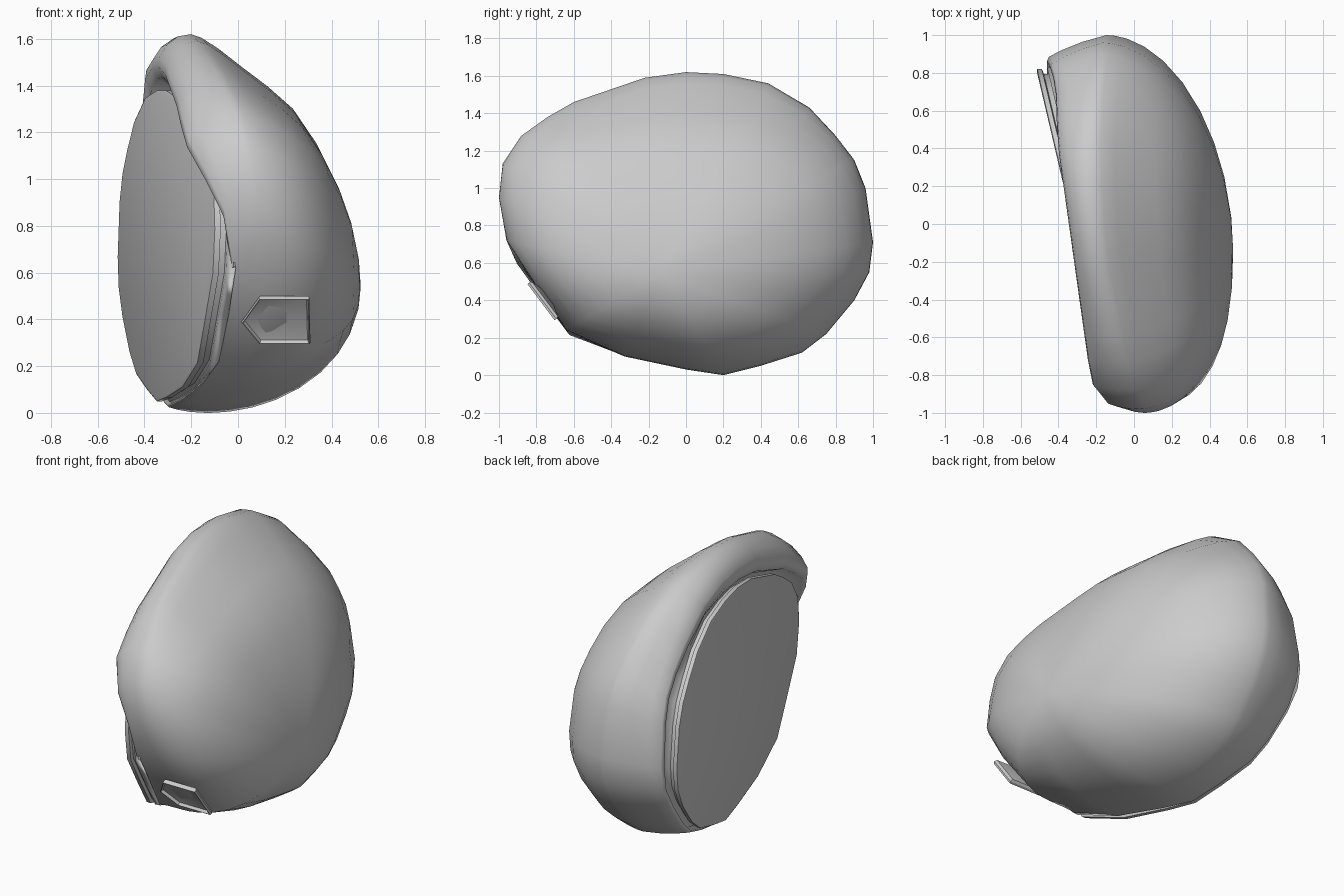
import bpy, bmesh, math
from mathutils import Vector

if "Cube" in bpy.data.objects:
    bpy.data.objects.remove(bpy.data.objects["Cube"])

# Side outline of the shell as (y, z)
OUTLINE = [(0, 1.62), (.2, 1.61), (.44, 1.56), (.66, 1.43), (.8, 1.28), (.9, 1.15),
           (.96, 1.0), (1, .71), (.98, .55), (.9, .4), (.75, .22), (.62, .12),
           (.4, .05), (.2, 0), (0, .03), (-.33, .1), (-.64, .24), (-.81, .49),
           (-.96, .72), (-1, .95), (-.98, 1.13), (-.88, 1.28), (-.74, 1.38),
           (-.6, 1.46), (-.22, 1.59)]
APEX = Vector((.525, -.14, .54))


def clamp(v):
    return max(0, min(1, v))


def low_front(y, z):
    return clamp((-y - .3) / .5) * clamp((1.0 - z) / .45)


def plane_x(y):                      # tilted plane of the flat plate
    return -.325 - .235 * y


def outline_x(y, z):                 # widest line of the shell
    return -.05 - .1 * y - .05 * (z - .8) - .11 * (1 - y * y) + .1 * low_front(y, z)


def plate_yz(y, z, k=1.0):           # plate outline derived from the shell outline
    return -.06 + .88 * k * y, .71 + .825 * k * (z - .81) + .04 * k * y


def rim_x(y, z):                     # rim flares into a hood at the top
    w = clamp((z - .85) / .45)
    x = (plane_x(y) + .07) * (1 - w) + (-.34 - .13 * y) * w
    return max(x, -.46 + .05 * w)


def loft(name, rings, start=None, end=None, angle=None):
    bm = bmesh.new()
    rows = [[bm.verts.new(p) for p in r] for r in rings]
    n = len(rows[0])
    for a, b in zip(rows, rows[1:]):
        for i in range(n):
            j = (i + 1) % n
            bm.faces.new((a[i], a[j], b[j], b[i]))
    for row, tip in ((rows[0], start), (rows[-1], end)):
        if tip is None:
            bm.faces.new(row)
        else:
            v = bm.verts.new(tip)
            for i in range(n):
                bm.faces.new((row[i], row[(i + 1) % n], v))
    bmesh.ops.recalc_face_normals(bm, faces=bm.faces)
    me = bpy.data.meshes.new(name)
    bm.to_mesh(me)
    bm.free()
    ob = bpy.data.objects.new(name, me)
    bpy.context.collection.objects.link(ob)
    bpy.ops.object.select_all(action='DESELECT')
    ob.select_set(True)
    bpy.context.view_layer.objects.active = ob
    if angle:
        bpy.ops.object.shade_smooth_by_angle(angle=angle)
    else:
        bpy.ops.object.shade_smooth()
    return ob


# Domed shell: outer bulge rings, then rolled rim and groove
rings = []
for f in (.985, .93, .85, .74, .6, .45, .3, .16, .06, 0):
    ring = []
    for y, z in OUTLINE:
        top = clamp((z - .9) / .55) * clamp(1.3 - abs(y))
        back = clamp((y - .4) / .5)
        p = 2.03 - .38 * top - .12 * back * (1 - top) + .5 * low_front(y, z)
        s = (1 - f ** p) ** (1 / p)
        # shallow dip below the crest
        s -= .045 * top * math.sin(math.pi * clamp(f / .65)) ** 1.4
        x0 = outline_x(y, z)
        ring.append((x0 + (APEX.x - x0) * f, APEX.y + (y - APEX.y) * s,
                     APEX.z + (z - APEX.z) * s))
    rings.append(ring)
for blend, depth in ((.08, .4), (.28, .75), (.5, .97), (.66, 1), (.82, .85), (.96, None)):
    ring = []
    for y, z in OUTLINE:
        qy, qz = plate_yz(y, z)
        b = blend ** (1 - .35 * clamp((y - .3) / .4) + .3 * clamp((z - 1.4) / .15))
        yy, zz = y + (qy - y) * b, z + (qz - z) * b
        x0 = outline_x(y, z)
        x = plane_x(yy) + .06 if depth is None else x0 + (rim_x(y, z) - x0) * depth
        ring.append((x, yy, zz))
    rings.append(ring)
loft("shell", rings, start=APEX, end=(plane_x(-.06) + .06, -.06, .715))

# Flat plate closing the open side, with a small lip
rings = []
for k, dx in ((.97, .09), (.97, .035), (1, .03), (1, .005), (.985, 0)):
    ring = []
    for y, z in OUTLINE:
        yy, zz = plate_yz(y, z, k)
        ring.append((plane_x(yy) + dx, yy, zz))
    rings.append(ring)
loft("flat_plate", rings, angle=.6)

# Five-sided framed socket low on the front
TAB = [(.015, .39), (.09, .495), (.305, .495), (.31, .3), (.09, .3)]
CENTRE = Vector((.17, -.768, .4))
NORMAL = Vector((0, -.8, -.6))


def tab_ring(k, lift):
    return [CENTRE + Vector((x - .17, -.75 * (z - .4), z - .4)) * k + NORMAL * lift
            for x, z in TAB]


loft("front_socket", [tab_ring(.95, -.015), tab_ring(1, 0), tab_ring(.98, .012),
                      tab_ring(.95, .012), tab_ring(.91, -.005)],
     start=CENTRE - NORMAL * .05, end=CENTRE - NORMAL * .035, angle=.6)
